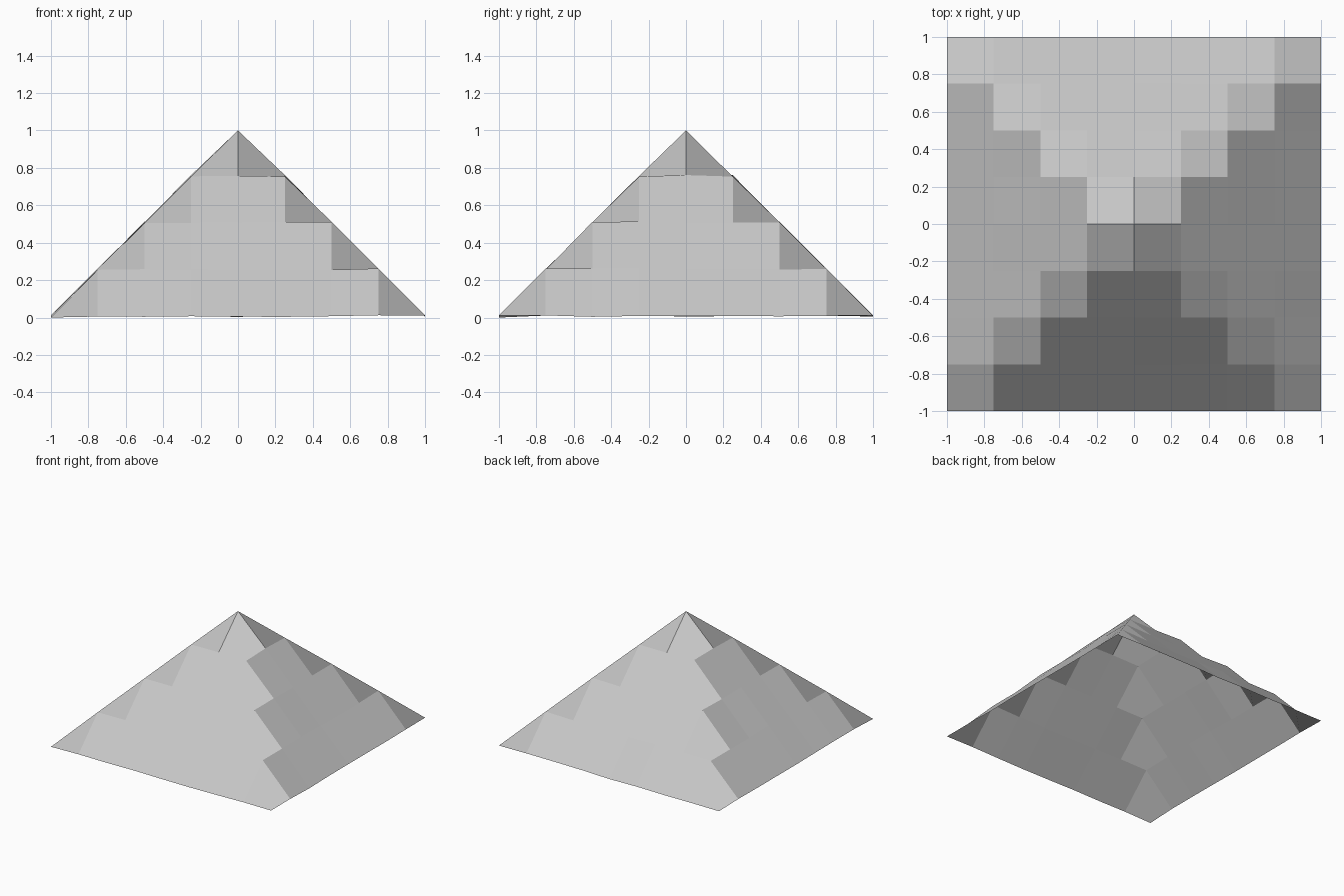
import bpy
import bmesh
import random

if "Cube" in bpy.data.objects:
    bpy.data.objects.remove(bpy.data.objects["Cube"], do_unlink=True)

random.seed(4)
CELLS = 8          # grid cells per side
ROUGHNESS = 0.013  # slight unevenness of the ground

# One plain grey for the whole hill
grey = bpy.data.materials.new("light_grey")
grey.use_nodes = True
colour = (0.58, 0.58, 0.58, 1.0)
grey.diffuse_color = colour
grey.node_tree.nodes["Principled BSDF"].inputs["Base Color"].default_value = colour


def height(x, y):
    """Square pyramid profile with a little unevenness."""
    rise = 1.0 - max(abs(x), abs(y))
    if rise > 0.99:
        return 1.0                      # clean peak
    if x < -0.99 and y < -0.99:
        return 0.0                      # lowest corner touches the ground
    return rise + random.uniform(0.003, ROUGHNESS)


# Open sheet of square cells, lifted into a pyramid
bm = bmesh.new()
step = 2.0 / CELLS
rows = []
for j in range(CELLS + 1):
    y = -1.0 + j * step
    rows.append([bm.verts.new((-1.0 + i * step, y, height(-1.0 + i * step, y)))
                 for i in range(CELLS + 1)])
for j in range(CELLS):
    for i in range(CELLS):
        bm.faces.new((rows[j][i], rows[j][i + 1],
                      rows[j + 1][i + 1], rows[j + 1][i]))

mesh = bpy.data.meshes.new("pyramid_hill")
bm.to_mesh(mesh)
bm.free()
mesh.materials.append(grey)
hill = bpy.data.objects.new("pyramid_hill", mesh)
bpy.context.collection.objects.link(hill)
